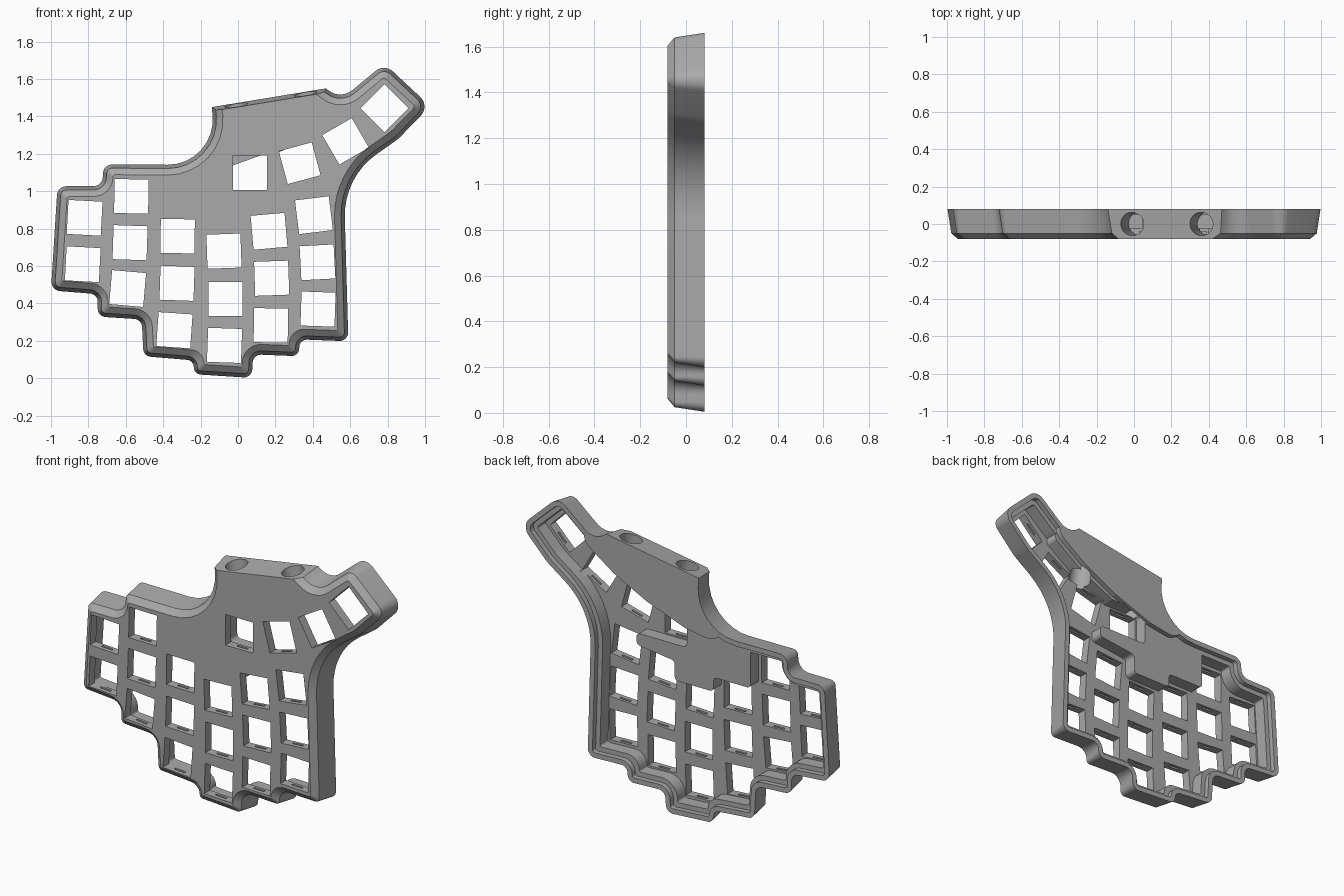
import bpy, bmesh, math
from mathutils import Vector, Matrix

if "Cube" in bpy.data.objects:
    bpy.data.objects.remove(bpy.data.objects["Cube"])

grey = bpy.data.materials.new("plain grey")
grey.use_nodes = True
grey.diffuse_color = (0.4, 0.4, 0.4, 1)
grey.node_tree.nodes["Principled BSDF"].inputs["Base Color"].default_value = (0.4, 0.4, 0.4, 1)

# Case outline: x, z, corner radius (counter-clockwise, last edge is the flat socket edge)
OUTLINE = [
    (-.14, 1.45, 0), (-.115, 1.14, .24), (-.72, 1.144, .05), (-.725, 1.027, .05),
    (-.965, 1.027, .05), (-1, .47, .05), (-.75, .45, .045), (-.75, .33, .045),
    (-.515, .315, .045), (-.505, .118, .045), (-.238, .096, .04), (-.235, .022, .04),
    (.075, .002, .045), (.08, .128, .045), (.325, .118, .04), (.33, .208, .04),
    (.59, .198, .045), (.565, 1.075, .4), (.855, 1.278, .25), (1.027, 1.455, .07),
    (.783, 1.683, .07), (.55, 1.49, .1), (.47, 1.55, 0)]


def rounded(points, inset=0.0, last_inset=None, steps=8):
    """Inset a polygon edge by edge, then round its corners."""
    n = len(points)
    p = [Vector(q[:2]) for q in points]
    d = [(p[(i + 1) % n] - p[i]).normalized() for i in range(n)]
    w = [inset] * n
    if last_inset is not None:
        w[-1] = last_inset
    corners, tangents, turns = [], [], []
    for i in range(n):
        a, b = d[i - 1], d[i]
        na, nb = Vector((-a.y, a.x)), Vector((-b.y, b.x))
        # solve c.na = w_a, c.nb = w_b
        det = na.x * nb.y - na.y * nb.x
        c = Vector(((w[i - 1] * nb.y - w[i] * na.y) / det,
                    (na.x * w[i] - nb.x * w[i - 1]) / det))
        corners.append(p[i] + c)
        cross = a.x * b.y - a.y * b.x
        angle = math.acos(max(-1, min(1, a.dot(b))))
        r = points[i][2]
        if r:
            r = max(r - inset, .012) if cross > 0 else r + inset
        tangents.append(r * math.tan(angle / 2))
    # shrink fillets that would overlap on a short edge
    scale = [1.0] * n
    for i in range(n):
        j = (i + 1) % n
        length = (corners[j] - corners[i]).length
        total = tangents[i] + tangents[j]
        if total > .97 * length:
            s = .97 * length / total
            scale[i], scale[j] = min(scale[i], s), min(scale[j], s)
    result = []
    for i in range(n):
        t = tangents[i] * scale[i]
        if t == 0:
            result.append(corners[i])
            continue
        angle = math.acos(max(-1, min(1, d[i - 1].dot(d[i]))))
        r = t / math.tan(angle / 2)
        side = 1 if d[i - 1].x * d[i].y - d[i - 1].y * d[i].x > 0 else -1
        start = corners[i] - d[i - 1] * t
        normal = Vector((-d[i - 1].y, d[i - 1].x)) * side
        for k in range(steps + 1):
            f = angle * k / steps
            result.append(start + d[i - 1] * (r * math.sin(f)) + normal * (r * (1 - math.cos(f))))
    return result


def finish(bm, name):
    bmesh.ops.recalc_face_normals(bm, faces=bm.faces)
    mesh = bpy.data.meshes.new(name)
    bm.to_mesh(mesh)
    bm.free()
    mesh.materials.append(grey)
    obj = bpy.data.objects.new(name, mesh)
    bpy.context.collection.objects.link(obj)
    return obj


def loft(name, levels):
    """Skin matching x-z rings, each placed at its own depth."""
    bm = bmesh.new()
    rings = [[bm.verts.new((q.x, y, q.y)) for q in ring] for y, ring in levels]
    n = len(rings[0])
    for a, b in zip(rings, rings[1:]):
        for i in range(n):
            j = (i + 1) % n
            bm.faces.new((a[i], a[j], b[j], b[i]))
    bm.faces.new(rings[0])
    bm.faces.new(rings[-1])
    return finish(bm, name)


def cut(target, cutter):
    mod = target.modifiers.new("cut", "BOOLEAN")
    mod.operation, mod.solver, mod.object = "DIFFERENCE", "EXACT", cutter
    cutter.hide_render = True
    bpy.context.view_layer.objects.active = target
    bpy.ops.object.modifier_apply(modifier=mod.name)
    bpy.data.objects.remove(cutter)


# Outer body with tapered wall and chamfered front
case = loft("keyboard_case", [
    (-.08, rounded(OUTLINE, .055, .022)),
    (-.05, rounded(OUTLINE, .02, .018)),
    (.08, rounded(OUTLINE, 0, 0))])

# Pocket behind the key plate, leaving the solid controller block
BLOCK = [(-.46, 1.75), (-.46, .87), (-.215, .87), (-.215, .785), (.04, .785), (.04, .9),
         (.29, .93), (.29, 1.0), (-.04, 1.0), (-.04, 1.2), (.2, 1.2), (.42, 1.3),
         (.62, 1.44), (.6, 1.75)]
block = rounded([(x, z, .025) for x, z in BLOCK])
pocket = loft("pocket_cutter", [(y, rounded(OUTLINE, .058)) for y in (-.025, .06)])
cut(pocket, loft("block", [(-.2, block), (.2, block)]))
cut(case, pocket)

# Shallow ledge for the back cover, stopping below the socket bridge
BRIDGE = [(-.3, 1.75), (-.3, 1.09), (-.05, 1.13), (.2, 1.22), (.42, 1.33), (.62, 1.47), (.6, 1.75)]
bridge = rounded([(x, z, .1) for x, z in BRIDGE])
ledge = loft("ledge_cutter", [(y, rounded(OUTLINE, .03)) for y in (.05, .2)])
cut(ledge, loft("bridge", [(-.3, bridge), (.3, bridge)]))
cut(case, ledge)

# Key openings: x, z, tilt in degrees
KEYS = [
    (-.82, .858, -3), (-.83, .61, -3),
    (-.57, .973, -1), (-.577, .725, -2), (-.59, .48, -5),
    (-.323, .76, -1), (-.326, .508, -2), (-.34, .257, -4),
    (-.075, .68, 2), (-.067, .425, 0), (-.072, .176, -2),
    (.166, .786, 5), (.18, .535, 2), (.176, .283, -1),
    (.406, .872, 7), (.425, .62, 3), (.428, .37, -2),
    (.064, 1.099, 0), (.33, 1.15, 15), (.575, 1.267, 30), (.783, 1.444, 45)]


def key_boxes(name, size, y):
    bm = bmesh.new()
    for x, z, tilt in KEYS:
        m = (Matrix.Translation((x, y, z)) @ Matrix.Rotation(-math.radians(tilt), 4, "Y")
             @ Matrix.Diagonal((*size, 1)))
        bmesh.ops.create_cube(bm, size=1, matrix=m)
    return finish(bm, name)


cut(case, key_boxes("key_cutters", (.182, .2, .182), -.1))
# Clip slots above and below each key
cut(case, key_boxes("clip_cutters", (.07, .014, .2), -.048))

# Two round sockets in the top edge
edge = Vector((.61, 0, .1)).normalized()
axis = Vector((-edge.z, 0, edge.x))
for x, z in ((-.01, 1.465), (.36, 1.525)):
    bm = bmesh.new()
    m = (Matrix.Translation(Vector((x, 0, z)) - axis * .085)
         @ axis.to_track_quat("Z", "Y").to_matrix().to_4x4())
    bmesh.ops.create_cone(bm, cap_ends=True, segments=40, radius1=.062, radius2=.062,
                          depth=.37, matrix=m)
    cut(case, finish(bm, "socket_cutter"))

bpy.ops.object.select_all(action="DESELECT")
case.select_set(True)
bpy.context.view_layer.objects.active = case
bpy.ops.object.shade_smooth_by_angle(angle=math.radians(28))
